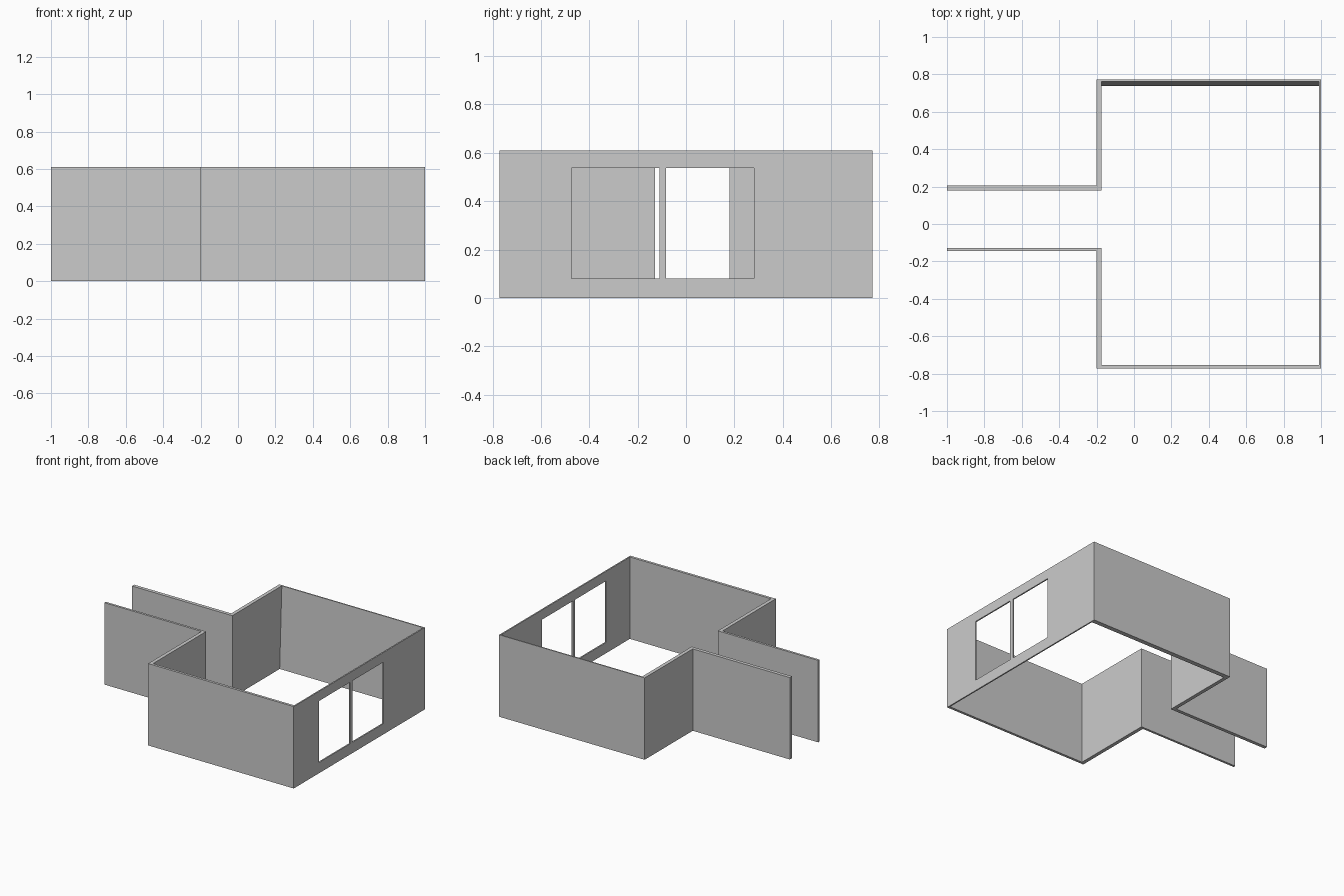
import bpy
import bmesh

cube = bpy.data.objects.get("Cube")
if cube:
    bpy.data.objects.remove(cube, do_unlink=True)

HEIGHT = 0.61

plaster = bpy.data.materials.new("grey_plaster")
plaster.use_nodes = True
GREY = (0.6, 0.6, 0.6, 1.0)
plaster.diffuse_color = GREY
plaster.node_tree.nodes["Principled BSDF"].inputs["Base Color"].default_value = GREY


def extrude_plan(name, plan, z0, z1):
    """Extrude a floor-plan outline upwards into a closed solid."""
    bm = bmesh.new()
    base = bm.faces.new([bm.verts.new((x, y, z0)) for x, y in plan])
    top = bmesh.ops.extrude_face_region(bm, geom=[base], use_keep_orig=True)
    for v in top["geom"]:
        if isinstance(v, bmesh.types.BMVert):
            v.co.z = z1
    bmesh.ops.recalc_face_normals(bm, faces=bm.faces)
    mesh = bpy.data.meshes.new(name)
    bm.to_mesh(mesh)
    bm.free()
    mesh.materials.append(plaster)
    obj = bpy.data.objects.new(name, mesh)
    bpy.context.collection.objects.link(obj)
    return obj


# Room shell and the two passage walls as one continuous outline
outer = [(-1, 0.206), (-0.2, 0.206), (-0.2, 0.772), (1, 0.772),
         (1, -0.772), (-0.2, -0.772), (-0.2, -0.145), (-1, -0.145)]
inner = [(-1, -0.128), (-0.173, -0.128), (-0.173, -0.753), (0.99, -0.753),
         (0.99, 0.738), (-0.173, 0.738), (-0.173, 0.18), (-1, 0.18)]
walls = extrude_plan("room_walls", outer + inner, 0, HEIGHT)

# Back wall tapers: its inner face leans outwards towards the top
for v in walls.data.vertices:
    if abs(v.co.y - 0.738) < 0.001 and v.co.z > 0.1:
        v.co.y = 0.763

# Two window openings with a mullion between them
for y0, y1 in [(-0.473, -0.11), (-0.082, 0.282)]:
    box = [(0.9, y0), (1.1, y0), (1.1, y1), (0.9, y1)]
    cutter = extrude_plan("window_cutter", box, 0.08, 0.538)
    cutter.hide_render = True
    cut = walls.modifiers.new("window_opening", 'BOOLEAN')
    cut.operation = 'DIFFERENCE'
    cut.solver = 'EXACT'
    cut.object = cutter
    bpy.context.view_layer.objects.active = walls
    bpy.ops.object.modifier_apply(modifier=cut.name)
    bpy.data.objects.remove(cutter, do_unlink=True)
